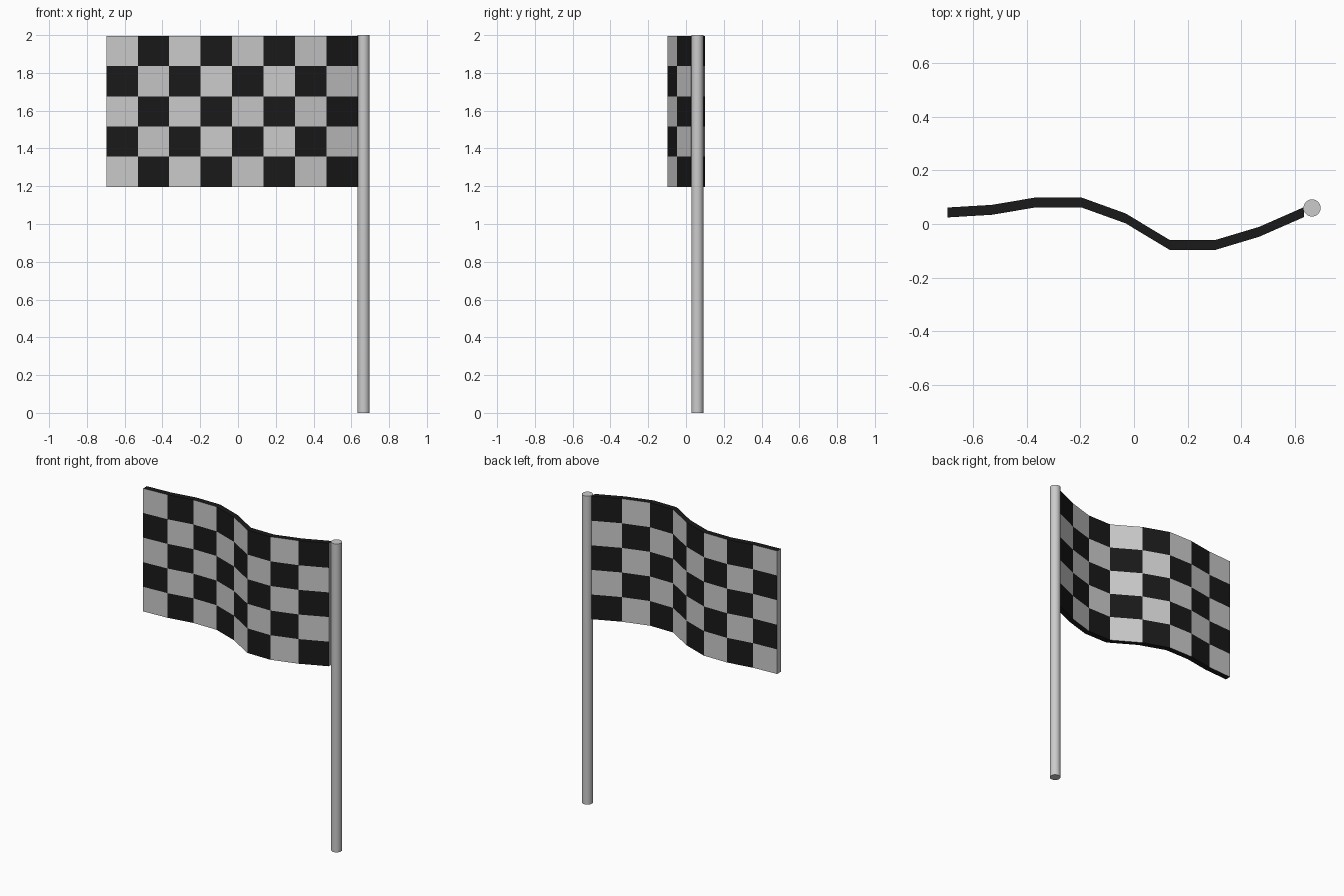
import bpy, bmesh

if "Cube" in bpy.data.objects:
    bpy.data.objects.remove(bpy.data.objects["Cube"])


def material(name, value):
    m = bpy.data.materials.new(name)
    m.diffuse_color = (value, value, value, 1)
    m.use_nodes = True
    m.node_tree.nodes["Principled BSDF"].inputs["Base Color"].default_value = m.diffuse_color
    return m


black = material("black", 0.01)
light = material("light_grey", 0.8)
steel = material("steel_grey", 0.55)

# Pole
bpy.ops.mesh.primitive_cylinder_add(vertices=32, radius=0.032, depth=2,
                                    location=(0.665, 0.06, 1))
pole = bpy.context.object
pole.name = "pole"
pole.data.materials.append(steel)
bpy.ops.object.shade_smooth_by_angle()

# Waving flag: wave outline seen from above, one point per column edge
WAVE = [0.043, 0.053, 0.081, 0.081, 0.021, -0.079, -0.079, -0.029, 0.044]
X0, X1, Z0, Z1 = -0.697, 0.634, 1.197, 1.995
COLS, ROWS, HALF = 8, 5, 0.0185

bm = bmesh.new()


def grid_point(i, j, side):
    return bm.verts.new((X0 + (X1 - X0) * i / COLS, WAVE[i] + side * HALF,
                         Z0 + (Z1 - Z0) * j / ROWS))


front, back = ([[grid_point(i, j, s) for j in range(ROWS + 1)]
                for i in range(COLS + 1)] for s in (-1, 1))


def face(verts, mat):
    bm.faces.new(verts).material_index = mat


# Checkered cells on both sides
for i in range(COLS):
    for j in range(ROWS):
        for g in (front, back):
            face((g[i][j], g[i + 1][j], g[i + 1][j + 1], g[i][j + 1]), (i + j + 1) % 2)

# Black top and bottom edges
for i in range(COLS):
    for j in (0, ROWS):
        face((front[i][j], front[i + 1][j], back[i + 1][j], back[i][j]), 0)

# Light end edges
for j in range(ROWS):
    for i in (0, COLS):
        face((front[i][j], front[i][j + 1], back[i][j + 1], back[i][j]), 1)

bmesh.ops.recalc_face_normals(bm, faces=bm.faces[:])
mesh = bpy.data.meshes.new("flag")
bm.to_mesh(mesh)
bm.free()
mesh.materials.append(black)
mesh.materials.append(light)
bpy.context.collection.objects.link(bpy.data.objects.new("flag", mesh))
